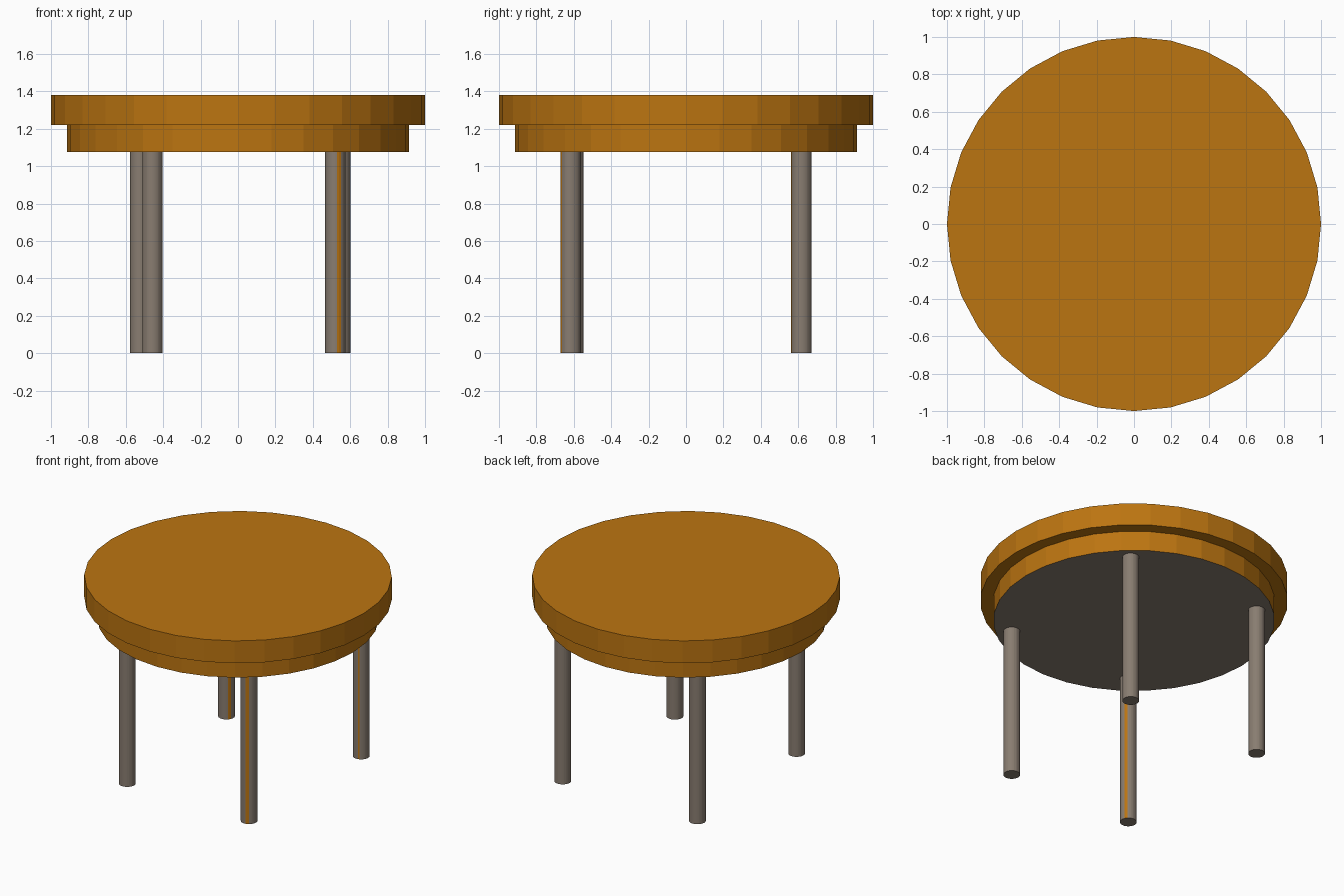
import bpy, bmesh, math

if "Cube" in bpy.data.objects:
    bpy.data.objects.remove(bpy.data.objects["Cube"])

SIDES = 32


def material(name, rgb):
    m = bpy.data.materials.new(name)
    m.diffuse_color = (*rgb, 1)
    m.use_nodes = True
    m.node_tree.nodes["Principled BSDF"].inputs["Base Color"].default_value = m.diffuse_color
    return m


wood = material("orange_wood", (0.50, 0.176, 0.0055))
grey = material("warm_grey", (0.25, 0.205, 0.165))


def cylinder(name, x, y, z0, z1, r, mats, rule=None):
    """Flat-faced upright cylinder; rule(face) picks the material index."""
    bm = bmesh.new()
    bmesh.ops.create_cone(bm, cap_ends=True, segments=SIDES,
                          radius1=r, radius2=r, depth=z1 - z0)
    bm.normal_update()
    if rule:
        for f in bm.faces:
            f.material_index = rule(f)
    me = bpy.data.meshes.new(name)
    bm.to_mesh(me)
    bm.free()
    for m in mats:
        me.materials.append(m)
    ob = bpy.data.objects.new(name, me)
    ob.location = (x, y, (z0 + z1) / 2)
    bpy.context.collection.objects.link(ob)
    return ob


# Table top and the narrower rim below it, with a grey underside
cylinder("table_top", 0, 0, 1.22, 1.38, 1.0, [wood])
cylinder("under_rim", 0, 0, 1.077, 1.22, 0.915, [wood, grey],
         lambda f: 1 if f.normal.z < -0.5 else 0)


# Legs: grey, each with a narrow orange stripe between two angles
def stripe(lo, hi):
    def rule(f):
        a = math.degrees(math.atan2(f.normal.y, f.normal.x))
        return 1 if abs(f.normal.z) < 0.5 and lo < a < hi else 0
    return rule


legs = {
    "front_left_leg": (-0.457, -0.602, 22.5, 45),
    "front_right_leg": (0.52, -0.617, -78.75, -56.25),
    "back_left_leg": (-0.523, 0.617, -45, -22.5),
    "back_right_leg": (0.546, 0.617, -78.75, -67.5),
}
for name, (x, y, lo, hi) in legs.items():
    cylinder(name, x, y, 0, 1.08, 0.0545, [grey, wood], stripe(lo, hi))
